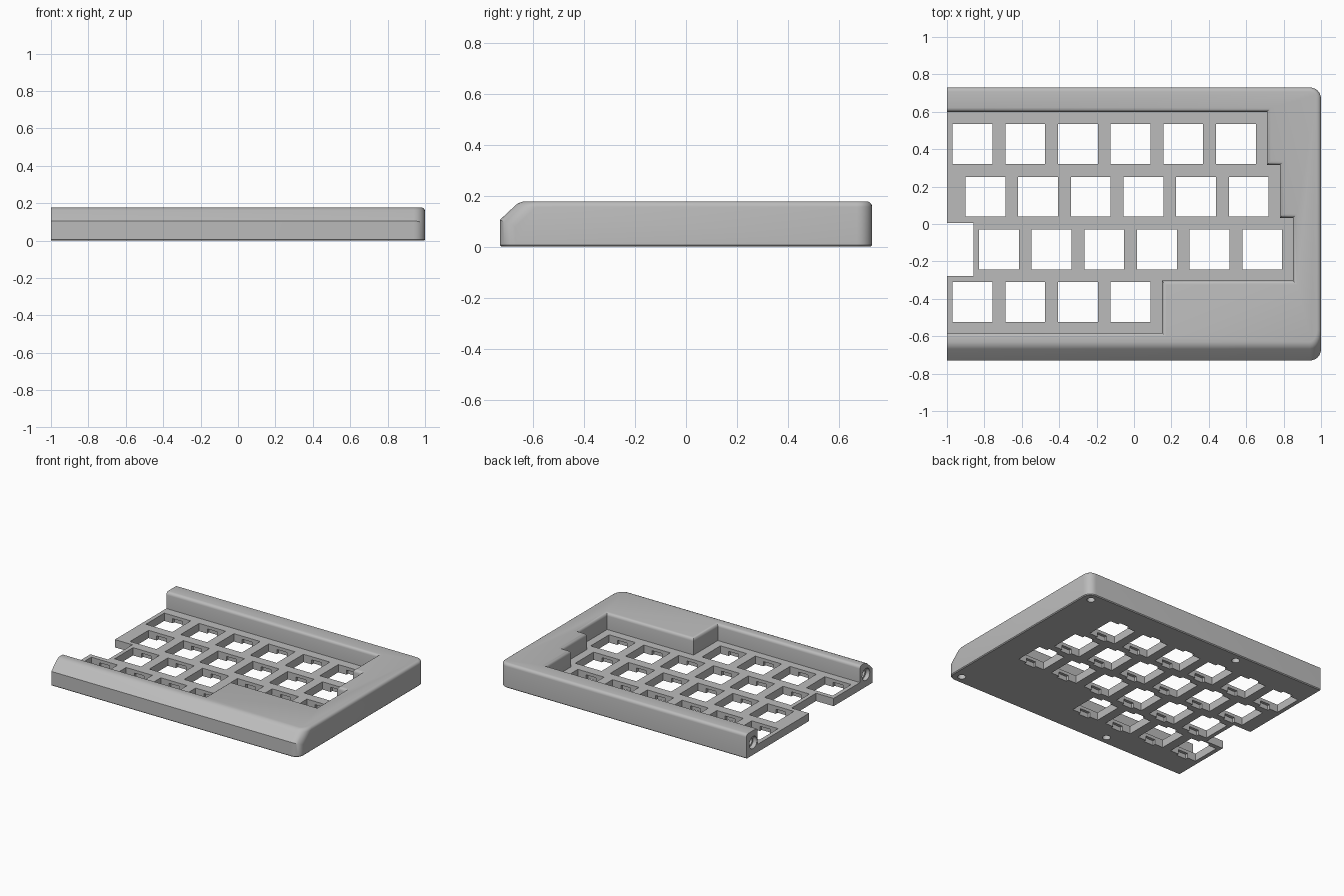
import bpy, bmesh, math
from mathutils import Matrix, Vector

if "Cube" in bpy.data.objects:
    bpy.data.objects.remove(bpy.data.objects["Cube"])

HEIGHT, DEPTH, PLATE = 0.178, 0.73, 0.057
PITCH, HOLE = 0.2815, 0.213

grey = bpy.data.materials.new("light_grey_plastic")
grey.use_nodes = True
grey.diffuse_color = (0.5, 0.5, 0.5, 1)
grey.node_tree.nodes["Principled BSDF"].inputs["Base Color"].default_value = (0.5, 0.5, 0.5, 1)


def make_object(name, bm):
    bmesh.ops.recalc_face_normals(bm, faces=bm.faces[:])
    mesh = bpy.data.meshes.new(name)
    bm.to_mesh(mesh)
    bm.free()
    obj = bpy.data.objects.new(name, mesh)
    mesh.materials.append(grey)
    bpy.context.collection.objects.link(obj)
    return obj


def extrude(bm, points, vector):
    face = bm.faces.new([bm.verts.new(p) for p in points])
    moved = bmesh.ops.extrude_face_region(bm, geom=[face])["geom"]
    bmesh.ops.translate(bm, vec=vector, verts=[g for g in moved if isinstance(g, bmesh.types.BMVert)])


def add_box(bm, x0, x1, y0, y1, z0, z1):
    extrude(bm, [(x0, y0, z0), (x1, y0, z0), (x1, y1, z0), (x0, y1, z0)], (0, 0, z1 - z0))


def add_cylinder(bm, centre, radius, length, axis):
    turn = Vector((0, 0, 1)).rotation_difference(Vector(axis)).to_matrix().to_4x4()
    bmesh.ops.create_cone(bm, cap_ends=True, segments=24, radius1=radius, radius2=radius,
                          depth=length, matrix=Matrix.Translation(centre) @ turn)


def cut(target, bm):
    cutter = make_object("cutter", bm)
    cutter.hide_render = True
    mod = target.modifiers.new("cut", 'BOOLEAN')
    mod.operation, mod.solver, mod.object = 'DIFFERENCE', 'EXACT', cutter
    bpy.context.view_layer.objects.active = target
    bpy.ops.object.modifier_apply(modifier=mod.name)
    bpy.data.objects.remove(cutter)


def round_edges(bm, test, radius, segments):
    edges = [e for e in bm.edges if test(*[v.co for v in e.verts])]
    bmesh.ops.bevel(bm, geom=edges, offset=radius, segments=segments, profile=0.5,
                    affect='EDGES', clamp_overlap=True)


def at_height(z):
    return lambda a, b: (abs(a.z - z) < 1e-4 and abs(b.z - z) < 1e-4
                         and not (a.x < -0.999 and b.x < -0.999))


# Case block: side profile with a sloped front, rounded at the closed end
bm = bmesh.new()
profile = [(-DEPTH, 0), (DEPTH, 0), (DEPTH, HEIGHT), (-0.652, HEIGHT), (-DEPTH, 0.105)]
extrude(bm, [(-1, y, z) for y, z in profile], (2, 0, 0))
round_edges(bm, lambda a, b: min(a.x, b.x) > 0.999 and abs(a.z - b.z) > 0.01, 0.06, 6)
round_edges(bm, at_height(0), 0.006, 1)
case = make_object("keyboard_case", bm)

# Stepped recess above the switch plate
bm = bmesh.new()
recess = [(-1.2, 0.6), (0.71, 0.6), (0.71, 0.315), (0.78, 0.315), (0.78, 0.033),
          (0.85, 0.033), (0.85, -0.303), (0.15, -0.303), (0.15, -0.582), (-1.2, -0.582)]
extrude(bm, [(x, y, PLATE) for x, y in recess], (0, 0, 0.3))
cut(case, bm)

# Soft rim on the outer and inner top edges
bm = bmesh.new()
bm.from_mesh(case.data)
round_edges(bm, at_height(HEIGHT), 0.022, 4)
bm.to_mesh(case.data)
bm.free()

# Switch holes, clip slots below them, and the notch at the open end
holes, slots = bmesh.new(), bmesh.new()
half = HOLE / 2
for row, (start, count) in enumerate([(-0.863, 6), (-0.794, 6), (-0.722, 6), (-0.863, 4)]):
    y = 0.427 - row * PITCH
    for i in range(count):
        x = start + i * PITCH
        add_box(holes, x - half, x + half, y - half, y + half, -0.1, 0.1)
        add_box(slots, x - 0.04, x + 0.04, y - half - 0.02, y + half + 0.02, -0.1, 0.034)
add_box(holes, -1.2, -0.858, -0.278, 0.005, -0.1, 0.1)
cut(case, holes)
cut(case, slots)

# Screw holes underneath, and stepped joining bores in the rail ends
screws, bores, rims = bmesh.new(), bmesh.new(), bmesh.new()
for side in (-1, 1):
    for x in (-0.32, 0.93):
        add_cylinder(screws, (x, side * 0.665, 0), 0.027, 0.16, (0, 0, 1))
    add_cylinder(bores, (-1, side * 0.652, 0.09), 0.03, 0.5, (1, 0, 0))
    add_cylinder(rims, (-1, side * 0.652, 0.09), 0.044, 0.06, (1, 0, 0))
for cutter in (screws, bores, rims):
    cut(case, cutter)

# Smooth the rounded edges and keep the corners crisp
bpy.ops.object.select_all(action='DESELECT')
case.select_set(True)
bpy.context.view_layer.objects.active = case
bpy.ops.object.shade_smooth_by_angle(angle=math.radians(30))
